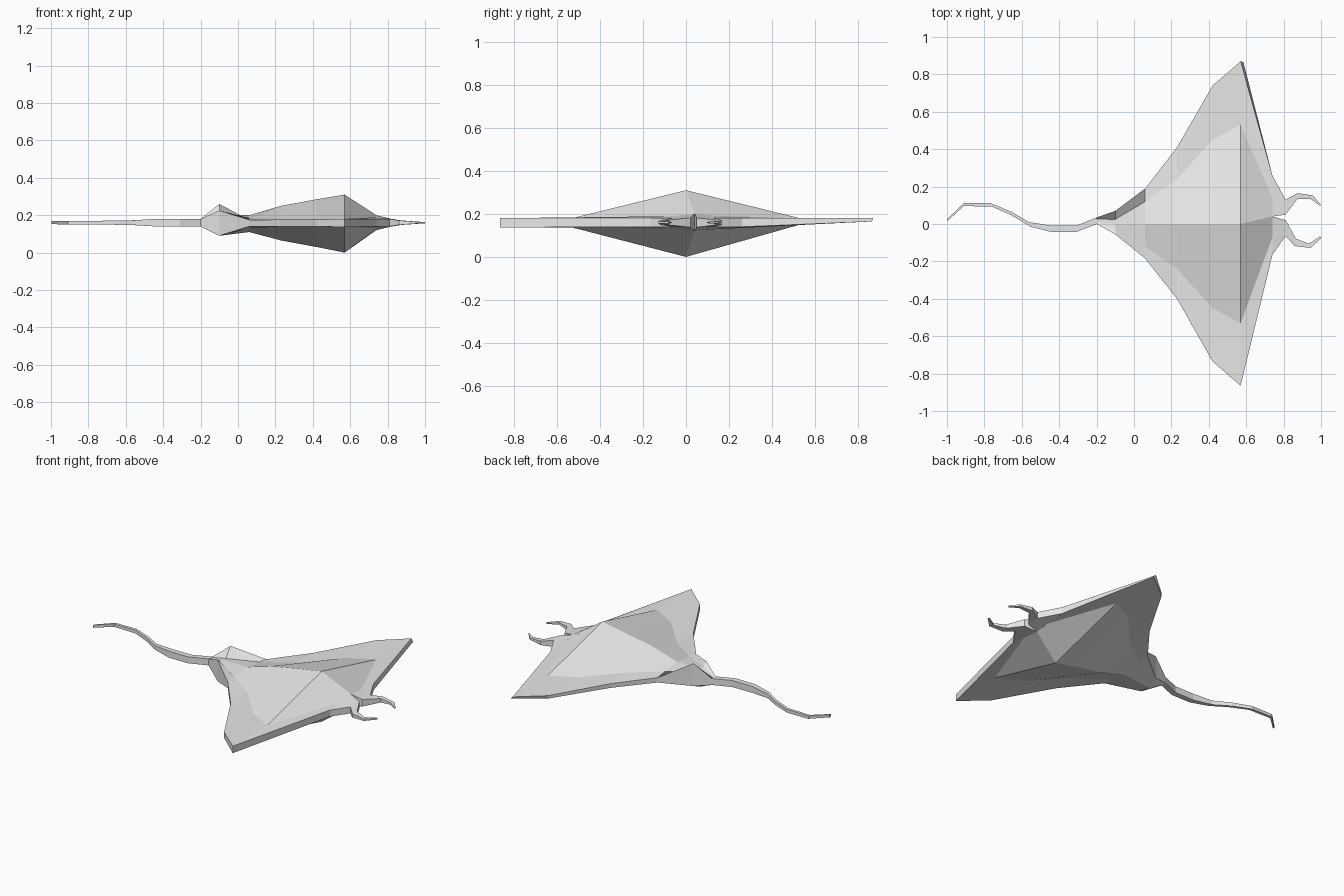
import bpy, bmesh

skin = bpy.data.materials.new("grey_skin")
skin.diffuse_color = (0.8, 0.8, 0.8, 1)


def loft(name, rings, cap_start=False, cap_end=False):
    """Skin a list of equal-length closed rings with flat faces."""
    bm = bmesh.new()
    vs = [[bm.verts.new(p) for p in ring] for ring in rings]
    n = len(rings[0])
    for a, b in zip(vs, vs[1:]):
        for i in range(n):
            j = (i + 1) % n
            bm.faces.new((a[i], a[j], b[j], b[i]))
    if cap_start:
        bm.faces.new(vs[0])
    if cap_end:
        bm.faces.new(vs[-1])
    bmesh.ops.recalc_face_normals(bm, faces=bm.faces)
    me = bpy.data.meshes.new(name)
    bm.to_mesh(me)
    bm.free()
    me.materials.append(skin)
    ob = bpy.data.objects.new(name, me)
    bpy.context.collection.objects.link(ob)
    return ob


def body_ring(x, ys, tops, bottoms):
    """Five points across the back, five returning under the belly."""
    top = [(x, y, z) for y, z in zip(ys, tops)]
    low = [(x, y, z) for y, z in zip(ys, bottoms)]
    return top + low[::-1]


def strip_ring(x1, y1, h1, x2, y2, h2, mid=0.16):
    """Four-sided section given by two edge points and their half heights."""
    return [(x1, y1, mid + h1), (x2, y2, mid + h2),
            (x2, y2, mid - h2), (x1, y1, mid - h1)]


# Body and wings: x, y across, heights on the back, heights on the belly
body = [
    (-0.20, (0, .01, .018, .026, .035), (.18,) * 5, (.14,) * 5),
    (-0.10, (-.055, -.03, 0, .025, .07),
     (.225, .205, .20, .20, .26), (.09, .09, .09, .10, .12)),
    (0.06, (-.185, -.12, 0, .12, .19),
     (.175, .185, .20, .185, .175), (.14, .13, .11, .13, .145)),
    (0.23, (-.40, -.24, 0, .24, .41),
     (.176, .18, .25, .18, .176), (.14, .137, .065, .14, .15)),
    (0.42, (-.735, -.45, 0, .45, .74),
     (.177, .18, .285, .18, .178), (.14, .137, .03, .145, .16)),
    (0.57, (-.865, -.53, 0, .53, .87),
     (.18, .18, .31, .18, .18), (.137, .137, 0, .15, .165)),
    (0.74, (-.165, -.07, .04, .14, .26),
     (.18, .189, .20, .191, .18), (.14, .131, .12, .129, .14)),
]
rings = [body_ring(*s) for s in body]
# The front edge of the far wing leans forward underneath
rings[5][5] = (0.585, 0.865, 0.165)
loft("body_and_wings", rings)

# Tail: x, y of centre, half width, half height
tail = [(-.20, .0175, .0175, .02), (-.31, -.026, .017, .02),
        (-.44, -.026, .017, .02), (-.555, -.002, .012, .013),
        (-.65, .055, .011, .011), (-.76, .102, .009, .010),
        (-.91, .104, .008, .009), (-.997, .022, .006, .008)]
loft("tail", [strip_ring(x, y - w, h, x - (0.006 if x < -.5 else 0) * (x > -.9), y + w, h)
              for x, y, w, h in tail], cap_end=True)

# Curled head fins: inner edge point, outer edge point, half heights
loft("left_head_fin", [
    strip_ring(.74, .04, .04, .74, .26, .02),
    strip_ring(.81, .05, .022, .81, .13, .02),
    strip_ring(.875, .135, .012, .875, .165, .012),
    strip_ring(.945, .133, .006, .957, .152, .006),
    strip_ring(.995, .098, .003, 1.0, .102, .003)], cap_end=True)
loft("right_head_fin", [
    strip_ring(.74, .04, .04, .74, -.165, .02),
    strip_ring(.812, .02, .022, .81, -.065, .02),
    strip_ring(.865, -.078, .012, .86, -.118, .012),
    strip_ring(.935, -.105, .006, .945, -.128, .006),
    strip_ring(.995, -.066, .003, 1.0, -.076, .003)], cap_end=True)
